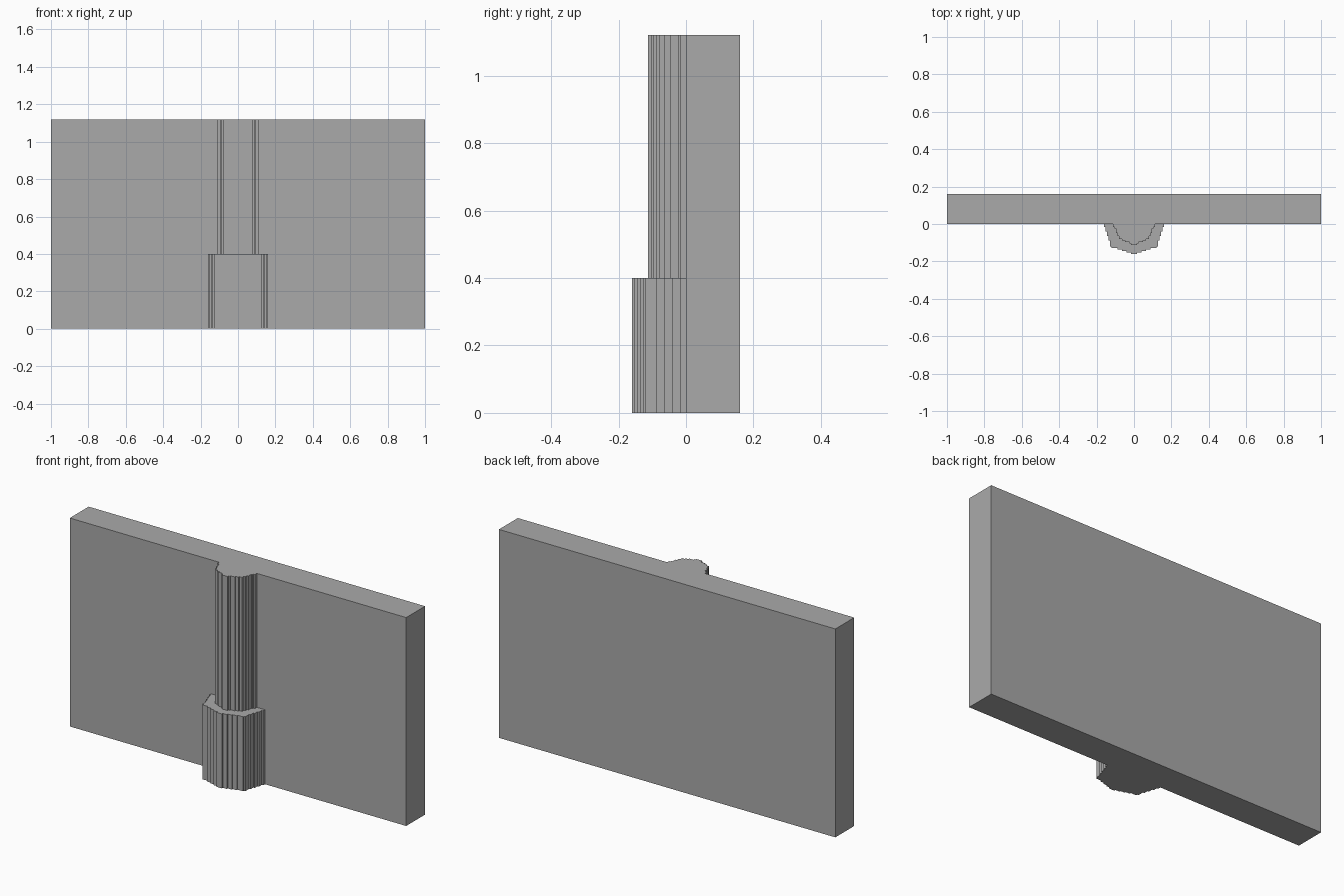
import bpy
import bmesh

cube = bpy.data.objects.get("Cube")
if cube:
    bpy.data.objects.remove(cube)

STEP = 0.008  # size of one stair step

grey = bpy.data.materials.new("plain grey")
grey.use_nodes = True
grey.diffuse_color = (0.4, 0.4, 0.4, 1)
grey.node_tree.nodes["Principled BSDF"].inputs["Base Color"].default_value = (0.4, 0.4, 0.4, 1)


def extrude_outline(name, outline, bottom, top):
    """Raise a flat outline into a straight prism."""
    bm = bmesh.new()
    base = bm.faces.new([bm.verts.new((x, y, bottom)) for x, y in outline])
    raised = bmesh.ops.extrude_face_region(bm, geom=[base])["geom"]
    verts = [g for g in raised if isinstance(g, bmesh.types.BMVert)]
    bmesh.ops.translate(bm, verts=verts, vec=(0, 0, top - bottom))
    bmesh.ops.recalc_face_normals(bm, faces=bm.faces)
    mesh = bpy.data.meshes.new(name)
    bm.to_mesh(mesh)
    bm.free()
    mesh.materials.append(grey)
    obj = bpy.data.objects.new(name, mesh)
    bpy.context.collection.objects.link(obj)
    return obj


def stepped_half_round(corners):
    """Half octagon with stair-stepped sides, mirrored across x."""
    side, depth = [], 0
    for x, y in corners:
        side += [(x * STEP, -depth * STEP), (x * STEP, -y * STEP)]
        depth = y
    return side + [(-x, y) for x, y in reversed(side)]


# Wall panel
extrude_outline("wall_panel", [(-1, 0), (1, 0), (1, 0.16), (-1, 0.16)], 0, 1.12)

# Wide base of the half column: outer corners as (half width, depth) in steps
base = [(20, 2), (19, 5), (18, 8), (17, 11), (16, 15),
        (15, 16), (11, 17), (8, 18), (5, 19), (2, 20)]
extrude_outline("column_base", stepped_half_round(base), 0, 0.4)

# Narrow shaft above it
shaft = [(14, 2), (13, 3), (12, 6), (11, 8), (10, 10),
         (8, 11), (6, 12), (3, 13), (2, 14)]
extrude_outline("column_shaft", stepped_half_round(shaft), 0.4, 1.12)
